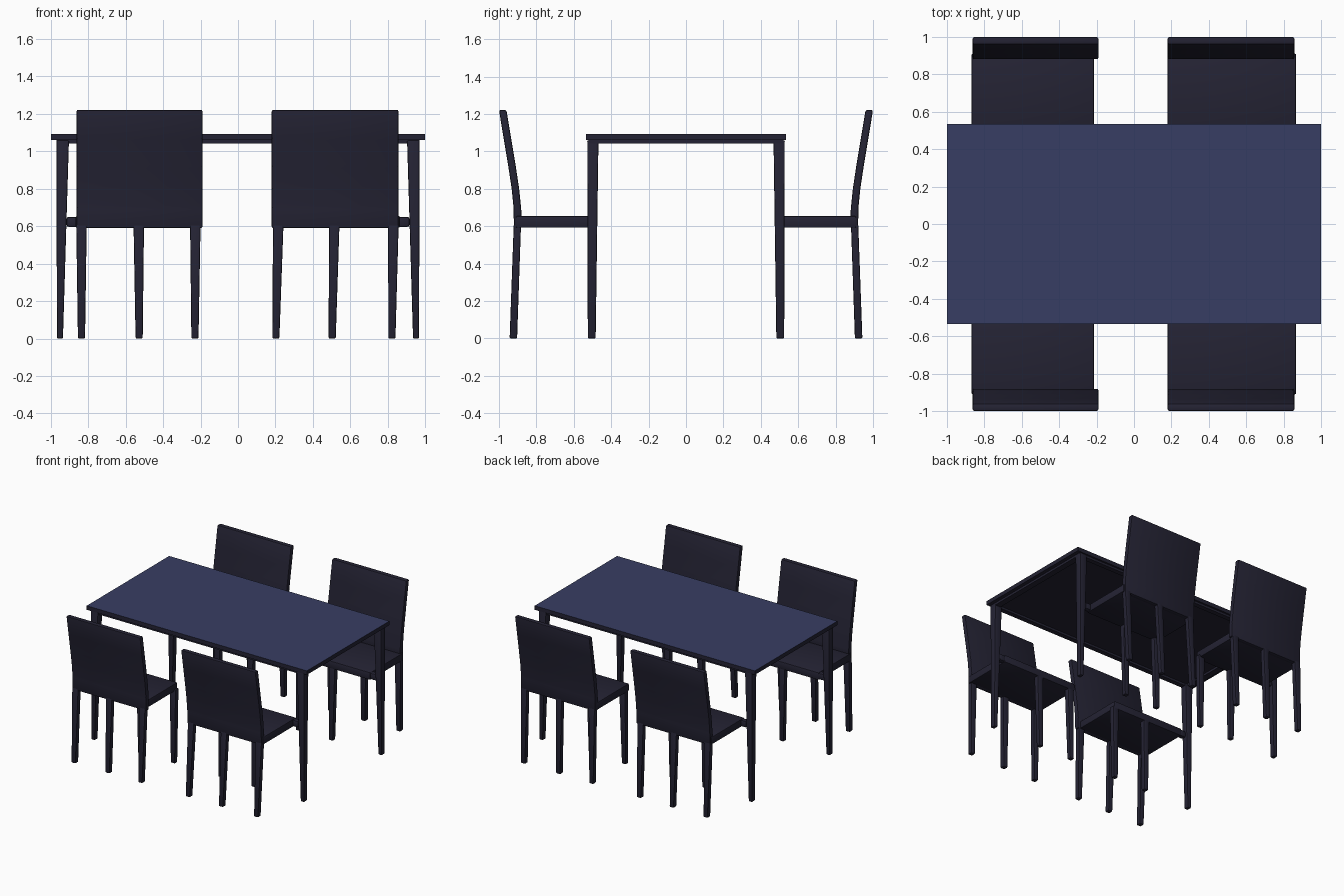
import bpy, bmesh

if "Cube" in bpy.data.objects:
    bpy.data.objects.remove(bpy.data.objects["Cube"])


def material(name, rgb):
    m = bpy.data.materials.new(name)
    m.diffuse_color = (*rgb, 1)
    m.use_nodes = True
    m.node_tree.nodes["Principled BSDF"].inputs["Base Color"].default_value = m.diffuse_color
    return m


DARK = material("dark navy", (0.0176, 0.0165, 0.0335))
BLUE = material("slate blue", (0.0390, 0.0480, 0.1260))


def finish(bm, name, bevel=0.0, segments=2):
    bmesh.ops.recalc_face_normals(bm, faces=bm.faces)
    if bevel:
        bmesh.ops.bevel(bm, geom=bm.edges[:], offset=bevel, segments=segments,
                        profile=0.5, affect='EDGES', clamp_overlap=True)
    me = bpy.data.meshes.new(name)
    bm.to_mesh(me)
    bm.free()
    me.materials.append(DARK)
    ob = bpy.data.objects.new(name, me)
    bpy.context.collection.objects.link(ob)
    return ob


def block(name, bottom, top, z0, z1, bevel=0.0):
    """Tapered box; bottom and top are (x0, x1, y0, y1)."""
    bm = bmesh.new()
    rings = []
    for (x0, x1, y0, y1), z in ((bottom, z0), (top, z1)):
        rings.append([bm.verts.new((x, y, z))
                      for x, y in ((x0, y0), (x1, y0), (x1, y1), (x0, y1))])
    a, b = rings
    bm.faces.new(a)
    bm.faces.new(b)
    for i in range(4):
        j = (i + 1) % 4
        bm.faces.new((a[i], a[j], b[j], b[i]))
    return finish(bm, name, bevel)


def extrude_x(name, profile, x0, x1, bevel):
    """Extrude a (y, z) outline from x0 to x1."""
    bm = bmesh.new()
    a = [bm.verts.new((x0, y, z)) for y, z in profile]
    b = [bm.verts.new((x1, y, z)) for y, z in profile]
    bm.faces.new(a)
    bm.faces.new(b)
    for i in range(len(a)):
        j = (i + 1) % len(a)
        bm.faces.new((a[i], a[j], b[j], b[i]))
    return finish(bm, name, bevel)


def span(s, lo, hi):
    """Interval mirrored by sign s."""
    return tuple(sorted((s * lo, s * hi)))


# Table top: blue upper face, dark edges and underside
slab = (-1, 1, -0.535, 0.535)
top = block("table_top", slab, slab, 1.06, 1.093)
top.data.materials.append(BLUE)
for f in top.data.polygons:
    if f.normal.z > 0.9:
        f.material_index = 1

# Apron frame under the top
for s in (-1, 1):
    r = (-0.97, 0.97, *span(s, 0.48, 0.52))
    block("long_apron", r, r, 1.042, 1.061)
    r = (*span(s, 0.92, 0.97), -0.48, 0.48)
    block("short_apron", r, r, 1.042, 1.061)

# Table legs, tapered toward the floor
for sx in (-1, 1):
    for sy in (-1, 1):
        block("table_leg",
              (*span(sx, 0.935, 0.967), *span(sy, 0.483, 0.525)),
              (*span(sx, 0.903, 0.97), *span(sy, 0.468, 0.528)),
              0, 1.06, 0.007)

# Backrest outline: upright at the seat, leaning outward above
BACK = [(0.882, 0.59), (0.92, 0.59), (0.922, 0.70), (0.932, 0.80),
        (0.95, 0.92), (0.975, 1.07), (1.0, 1.222), (0.96, 1.222),
        (0.935, 1.07), (0.91, 0.92), (0.892, 0.80), (0.88, 0.68)]

# Chair: inner and outer x of seat and back, x centres of leg tops and feet
CHAIRS = [
    (-1, (0.213, 0.868), (0.19, 0.862),
     ((0.228, 0.23), (0.53, 0.528), (0.836, 0.836))),
    (1, (0.18, 0.866), (0.18, 0.857),
     ((0.215, 0.202), (0.514, 0.503), (0.83, 0.822))),
]

for sx, seat, back, legs in CHAIRS:
    for sy in (-1, 1):
        # Seat, with a small tab meeting the table leg
        r = (*span(sx, *seat), *span(sy, 0.48, 0.91))
        block("seat", r, r, 0.592, 0.654, 0.008)
        r = (*span(sx, 0.85, 0.915), *span(sy, 0.483, 0.525))
        block("seat_corner", r, r, 0.597, 0.65, 0.01)

        # Backrest
        ob = extrude_x("backrest", [(sy * y, z) for y, z in BACK],
                       *span(sx, *back), 0.009)

        # Three rear legs and two front legs (table leg takes the outer corner)
        for i, (t, f) in enumerate(legs):
            xs_f = span(sx, f - 0.019, f + 0.019)
            xs_t = span(sx, t - 0.028, t + 0.028)
            block("rear_leg", (*xs_f, *span(sy, 0.903, 0.943)),
                  (*xs_t, *span(sy, 0.882, 0.921)), 0, 0.61, 0.007)
            if i < 2:
                block("front_leg", (*xs_f, *span(sy, 0.483, 0.52)),
                      (*xs_t, *span(sy, 0.482, 0.525)), 0, 0.61, 0.007)

# Smooth rounded edges, keep corners crisp
bpy.ops.object.select_all(action='DESELECT')
for ob in bpy.context.collection.objects:
    ob.select_set(True)
    bpy.context.view_layer.objects.active = ob
bpy.ops.object.shade_smooth_by_angle(angle=0.6)
